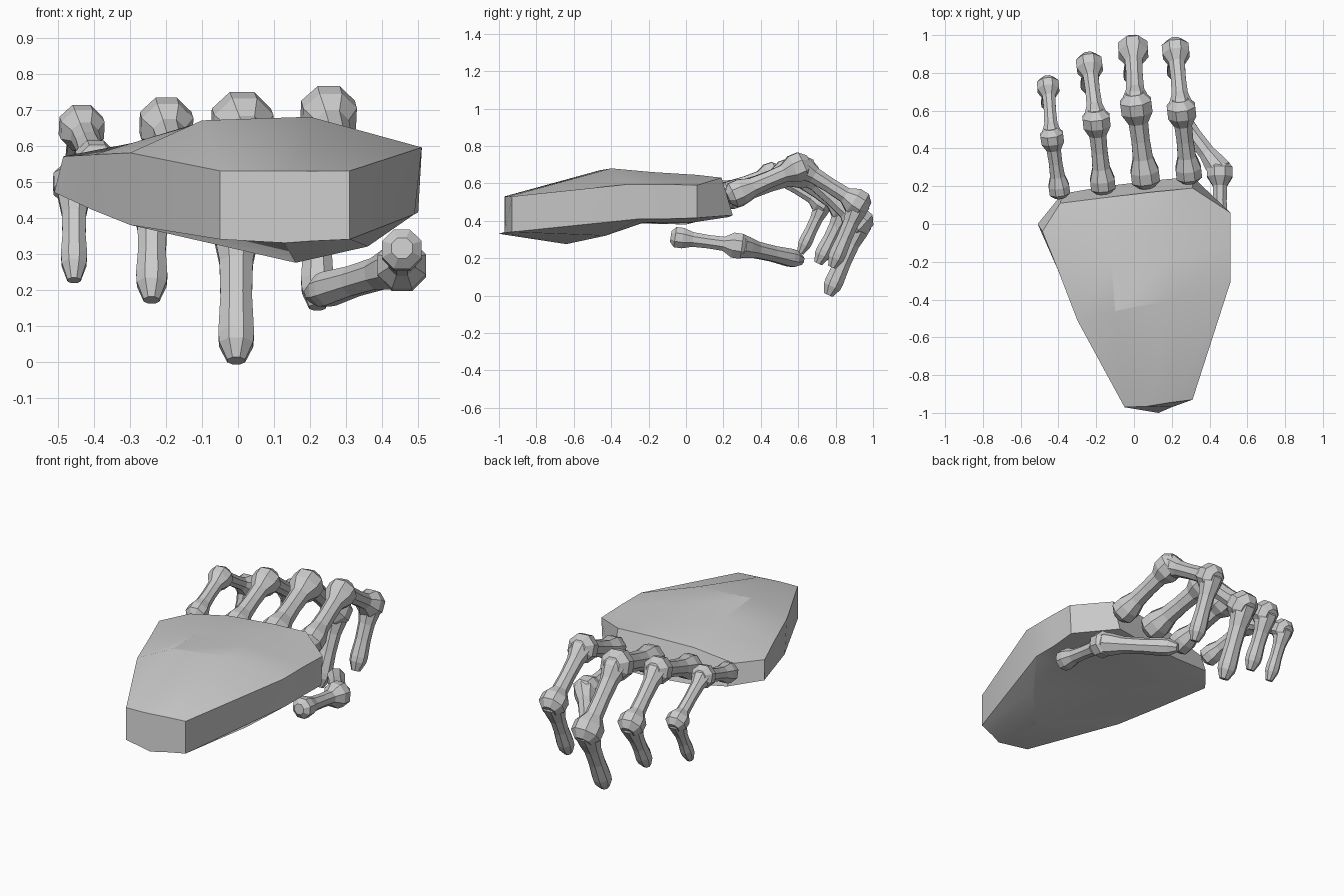
import bpy, bmesh, math
from mathutils import Vector

if "Cube" in bpy.data.objects:
    bpy.data.objects.remove(bpy.data.objects["Cube"])


def loft(name, rings, smooth=None):
    """Skin a list of equal-length vertex rings and cap both ends."""
    bm = bmesh.new()
    rows = [[bm.verts.new(p) for p in r] for r in rings]
    n = len(rows[0])
    for a, b in zip(rows, rows[1:]):
        for i in range(n):
            j = (i + 1) % n
            bm.faces.new((a[i], a[j], b[j], b[i]))
    bm.faces.new(rows[0])
    bm.faces.new(rows[-1])
    bmesh.ops.recalc_face_normals(bm, faces=bm.faces)
    me = bpy.data.meshes.new(name)
    bm.to_mesh(me)
    bm.free()
    ob = bpy.data.objects.new(name, me)
    bpy.context.collection.objects.link(ob)
    if smooth:
        bpy.ops.object.select_all(action='DESELECT')
        ob.select_set(True)
        bpy.context.view_layer.objects.active = ob
        bpy.ops.object.shade_smooth_by_angle(angle=math.radians(smooth))
    return ob


def bone(name, p, q, profile, sides=8):
    """Faceted bone from p to q; profile is (distance along, radius)."""
    p, q = Vector(p), Vector(q)
    d = (q - p).normalized()
    u = d.cross(Vector((0, 0, 1))).normalized()
    v = u.cross(d)
    rings = []
    for t, r in profile:
        ring = []
        for i in range(sides):
            a = 2 * math.pi * (i + 0.5) / sides
            ring.append(p + d * t + (u * math.cos(a) + v * math.sin(a)) * r * 1.04)
        rings.append(ring)
    return loft(name, rings)


def knuckle_bone(name, p, q, r0, r1):
    L = (Vector(q) - Vector(p)).length
    s = min(r0, r1)
    bone(name, p, q, [(-.7 * r0, .5 * r0), (-.3 * r0, .95 * r0), (.4 * r0, .95 * r0),
                      (1.3 * r0, .68 * s), (.5 * L, .62 * s), (L - 1.2 * r1, .66 * s),
                      (L - .5 * r1, r1), (L + .2 * r1, r1), (L + .7 * r1, .55 * r1)])


def tip_bone(name, p, q, r):
    L = (Vector(q) - Vector(p)).length
    bone(name, p, q, [(-.4 * r, .5 * r), (0, .8 * r), (.6 * r, .72 * r),
                      (1.4 * r, .56 * r), (.55 * L, .53 * r), (L - .07, .6 * r),
                      (L - .04, .57 * r), (L + .01, .3 * r)])


# palm: cross-sections from wrist to knuckles (top left to right, then bottom)
loft("palm", [
    [(-.05, -.97, .53), (.07, -.965, .53), (.19, -.945, .53), (.31, -.93, .53),
     (.31, -.93, .34), (.20, -.97, .335), (.13, -1, .33), (-.05, -.97, .34)],
    [(-.30, -.51, .58), (-.10, -.46, .67), (.20, -.40, .68), (.51, -.31, .595),
     (.49, -.25, .41), (.36, -.43, .32), (.16, -.64, .275), (-.30, -.49, .38)],
    [(-.40, -.25, .575), (-.12, -.20, .66), (.20, -.18, .66), (.51, -.12, .595),
     (.49, -.10, .41), (.30, -.23, .39), (-.05, -.24, .385), (-.40, -.25, .42)],
    [(-.485, -.04, .57), (-.15, .03, .635), (.20, .06, .645), (.51, .06, .59),
     (.50, .06, .415), (.25, .03, .39), (-.15, 0, .38), (-.51, 0, .47)],
    [(-.39, .11, .58), (-.15, .14, .62), (.10, .17, .63), (.31, .19, .63),
     (.31, .25, .43), (.10, .23, .42), (-.15, .20, .43), (-.38, .16, .46)],
], smooth=18)

# fingers: base, middle joint, end joint, tip, knob radius
fingers = {
    "index_finger": [(.29, .27, .545), (.25, .61, .69), (.22, .925, .49), (.22, .785, .16), .078],
    "middle_finger": [(.06, .25, .54), (.01, .635, .665), (-.005, .93, .385), (-.005, .765, .012), .086],
    "ring_finger": [(-.165, .21, .54), (-.20, .555, .66), (-.237, .85, .46), (-.24, .71, .18), .075],
    "little_finger": [(-.395, .18, .555), (-.435, .465, .652), (-.455, .735, .49), (-.455, .615, .235), .063],
}
for name, (a, b, c, d, r) in fingers.items():
    knuckle_bone(name + "_lower_bone", a, b, r * .95, r)
    knuckle_bone(name + "_middle_bone", b, c, r * .85, r * .95)
    tip_bone(name + "_tip_bone", c, d, r)

# thumb
knuckle_bone("thumb_lower_bone", (.455, -.04, .31), (.455, .285, .265), .06, .07)
tip_bone("thumb_tip_bone", (.455, .285, .265), (.21, .61, .19), .082)
